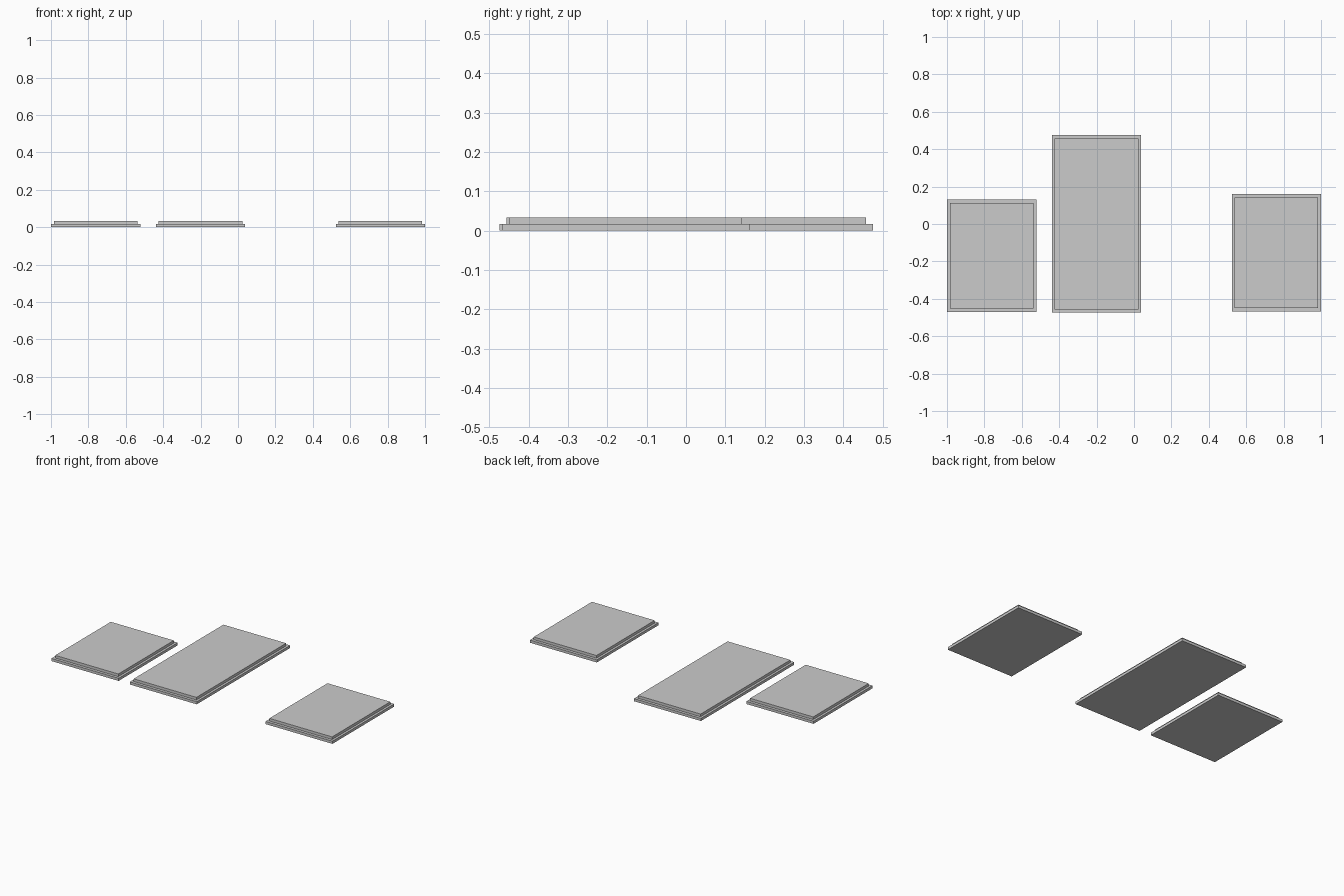
import bpy, bmesh
from mathutils import Matrix, Vector

if "Cube" in bpy.data.objects:
    bpy.data.objects.remove(bpy.data.objects["Cube"])

LAYER = 0.017      # thickness of each tier


def box(name, x0, x1, y0, y1, z0, z1):
    bm = bmesh.new()
    size = Vector((x1 - x0, y1 - y0, z1 - z0))
    mid = Vector((x0 + x1, y0 + y1, z0 + z1)) / 2
    bmesh.ops.create_cube(bm, size=1, matrix=Matrix.Translation(mid) @ Matrix.Diagonal((*size, 1)))
    mesh = bpy.data.meshes.new(name)
    bm.to_mesh(mesh)
    bm.free()
    bpy.context.collection.objects.link(bpy.data.objects.new(name, mesh))


def slab(name, x0, x1, y0, y1, dx=0.015, dy=0.018):
    # wide base tier with a slightly inset upper tier
    box(name + "_base", x0, x1, y0, y1, 0, LAYER)
    box(name + "_top", x0 + dx, x1 - dx, y0 + dy, y1 - dy, LAYER, 2 * LAYER)


# two short slabs and one long slab
slab("left_slab", -1.0, -0.521, -0.471, 0.13)
slab("middle_slab", -0.439, 0.038, -0.474, 0.475)
slab("right_slab", 0.523, 1.0, -0.467, 0.161)
